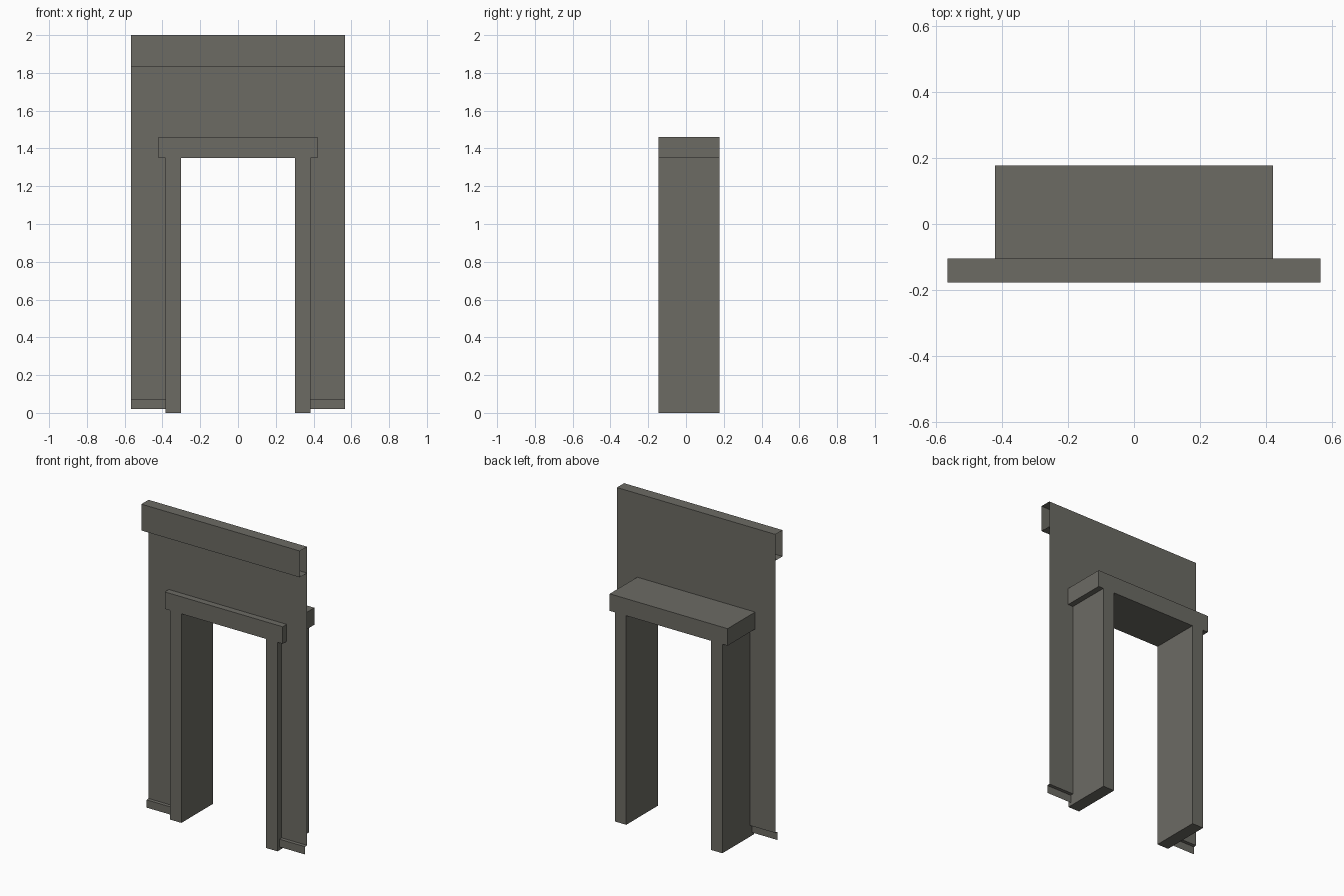
import bpy

if "Cube" in bpy.data.objects:
    bpy.data.objects.remove(bpy.data.objects["Cube"])

stone = bpy.data.materials.new("warm grey stone")
stone.diffuse_color = (0.15, 0.146, 0.127, 1)
stone.use_nodes = True
stone.node_tree.nodes["Principled BSDF"].inputs["Base Color"].default_value = stone.diffuse_color

W = 0.566        # half width of the wall
WALL_Y = -0.104  # plane of the wall sheet
FRONT, BACK = -0.145, 0.177


def add_mesh(name, verts, faces):
    me = bpy.data.meshes.new(name)
    me.from_pydata(verts, [], faces)
    me.materials.append(stone)
    ob = bpy.data.objects.new(name, me)
    bpy.context.collection.objects.link(ob)
    return ob


def box(name, x0, x1, y0, y1, z0, z1):
    v = [(x, y, z) for z in (z0, z1) for y in (y0, y1) for x in (x0, x1)]
    f = [(0, 2, 3, 1), (4, 5, 7, 6), (0, 1, 5, 4),
         (1, 3, 7, 5), (3, 2, 6, 7), (2, 0, 4, 6)]
    return add_mesh(name, v, f)


def strip(name, x0, x1, profile):
    """Open sheet: a (y, z) profile, listed bottom to top, swept along x."""
    v = [(x, y, z) for y, z in profile for x in (x0, x1)]
    f = [(2 * i, 2 * i + 1, 2 * i + 3, 2 * i + 2) for i in range(len(profile) - 1)]
    return add_mesh(name, v, f)


# Wall sheet around the opening, with a stepped skirting at each foot
strip("wall_above_door", -W, W, [(WALL_Y, 1.40), (WALL_Y, 2.0)])
for side, x0, x1 in (("left", -W, -0.34), ("right", 0.34, W)):
    strip("wall_" + side, x0, x1, [(WALL_Y, 0.072), (WALL_Y, 1.40)])
    strip("skirting_" + side, x0, x1,
          [(-0.123, 0.02), (-0.123, 0.07), (WALL_Y, 0.072)])

# Cornice, open at both ends
strip("cornice", -W, W,
      [(WALL_Y, 1.83), (-0.177, 1.83), (-0.177, 2.0), (WALL_Y, 2.0)])

# Door frame
box("jamb_left", -0.384, -0.303, FRONT, BACK, 0, 1.35)
box("jamb_right", 0.303, 0.384, FRONT, BACK, 0, 1.35)
box("lintel", -0.421, 0.421, FRONT, BACK, 1.35, 1.46)
